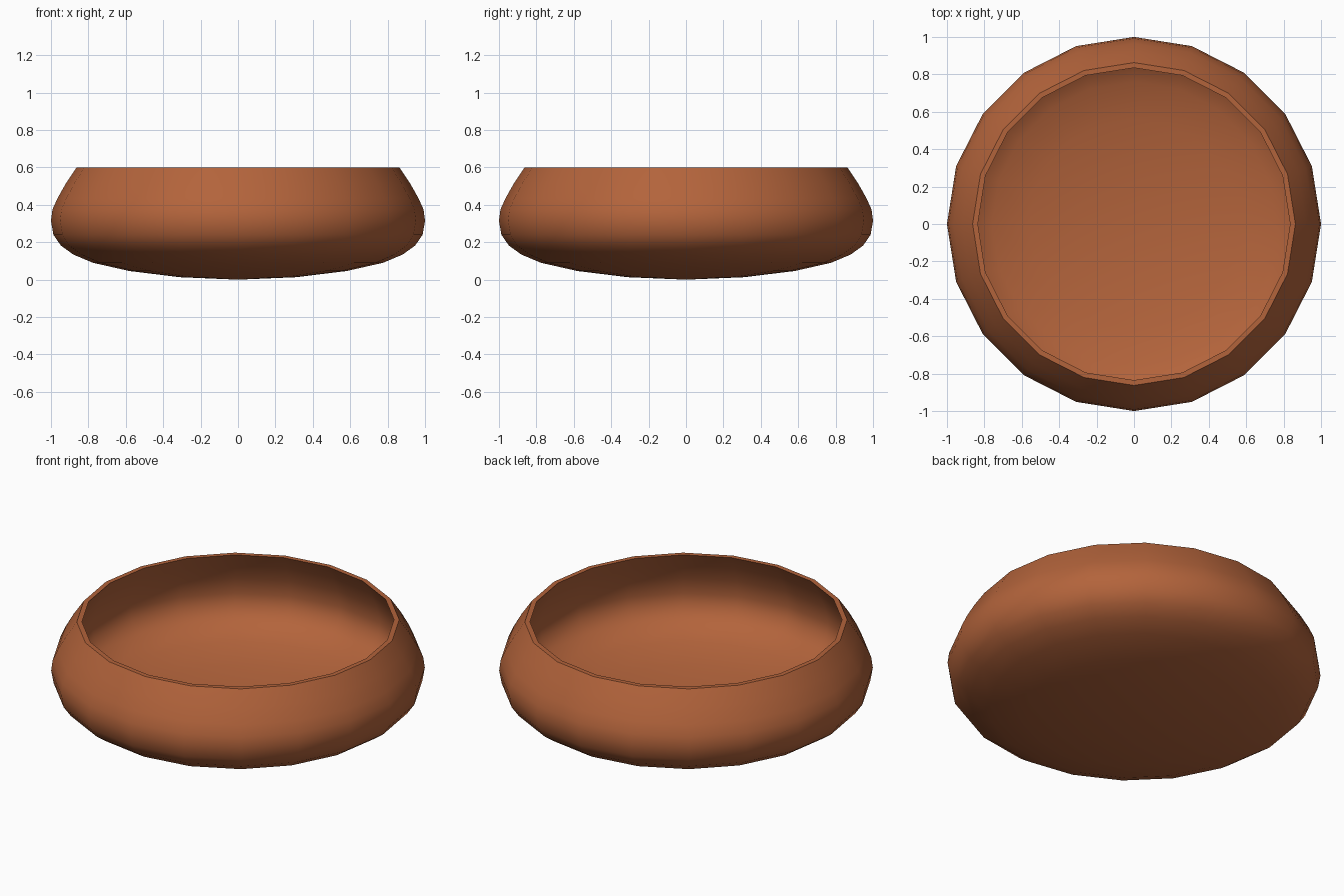
import bpy, bmesh, math

if "Cube" in bpy.data.objects:
    bpy.data.objects.remove(bpy.data.objects["Cube"])

SIDES = 20

# Bowl section (radius, height): underside, outer wall, rim, inner wall, floor
PROFILE = [
    (0, 0), (0.31, 0.013), (0.58, 0.046), (0.775, 0.09), (0.88, 0.134),
    (0.947, 0.182), (0.987, 0.24), (1.0, 0.315), (0.992, 0.375),
    (0.965, 0.435), (0.92, 0.515), (0.863, 0.6),
    (0.835, 0.6), (0.885, 0.515), (0.93, 0.42), (0.952, 0.32), (0.94, 0.25),
    (0.89, 0.185), (0.76, 0.125), (0.56, 0.08), (0.3, 0.047), (0, 0.035),
]


def lathe(name, profile, sides, mat):
    bm = bmesh.new()
    rings = []
    for r, z in profile:
        n = 1 if r == 0 else sides
        rings.append([bm.verts.new((r * math.cos(2 * math.pi * i / sides),
                                    r * math.sin(2 * math.pi * i / sides), z))
                      for i in range(n)])
    for a, b in zip(rings, rings[1:]):
        for i in range(sides):
            j = (i + 1) % sides
            quad = [a[i % len(a)], a[j % len(a)], b[j % len(b)], b[i % len(b)]]
            bm.faces.new(list(dict.fromkeys(quad)))
    bmesh.ops.recalc_face_normals(bm, faces=bm.faces)
    mesh = bpy.data.meshes.new(name)
    bm.to_mesh(mesh)
    bm.free()
    mesh.materials.append(mat)
    obj = bpy.data.objects.new(name, mesh)
    bpy.context.collection.objects.link(obj)
    bpy.context.view_layer.objects.active = obj
    obj.select_set(True)
    bpy.ops.object.shade_smooth_by_angle(angle=math.radians(40))
    return obj


# Terracotta bowl
clay = bpy.data.materials.new("terracotta")
clay.diffuse_color = (0.45, 0.126, 0.044, 1)
clay.use_nodes = True
clay.node_tree.nodes["Principled BSDF"].inputs["Base Color"].default_value = clay.diffuse_color
lathe("bowl", PROFILE, SIDES, clay)
